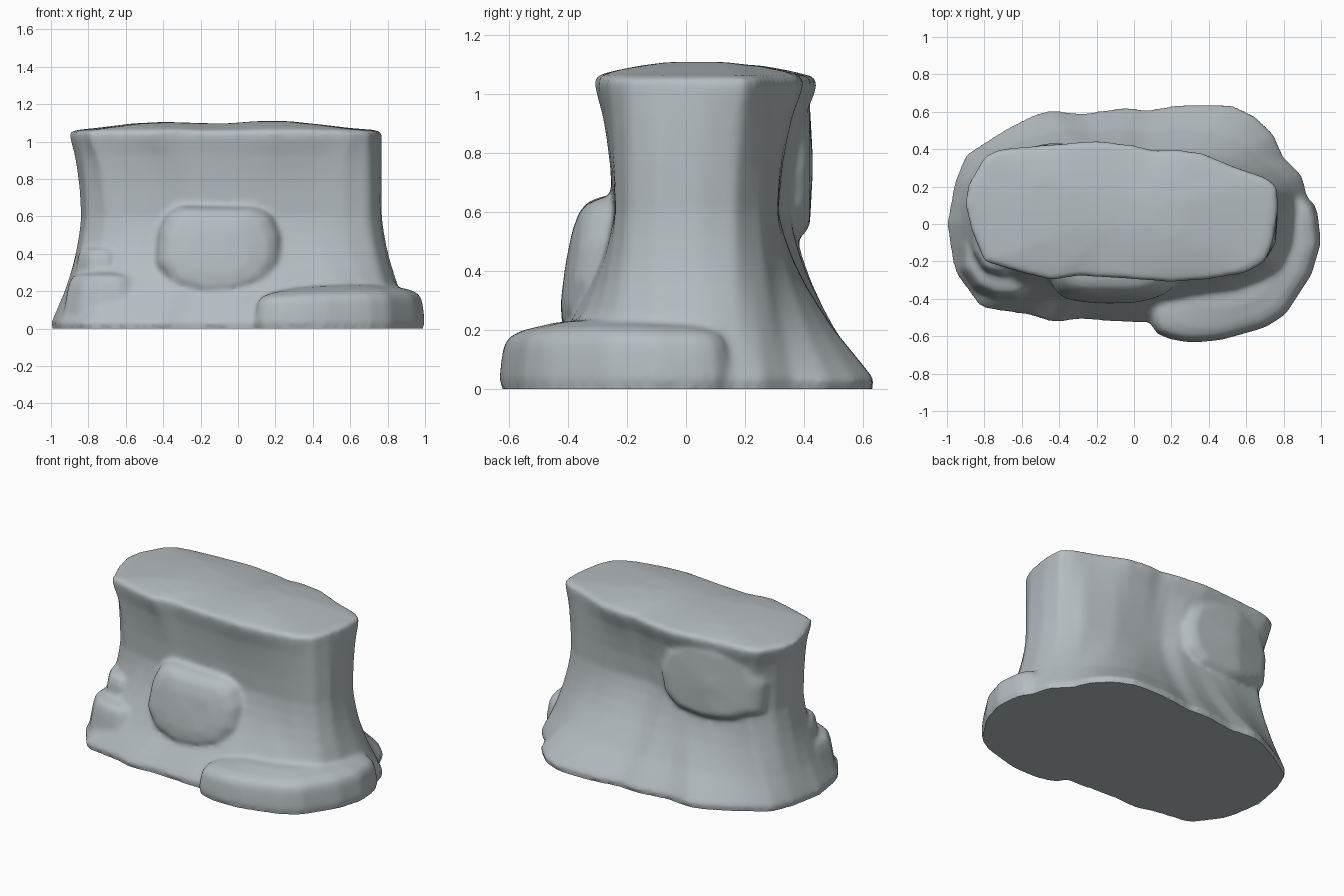
import bpy, bmesh, math
from mathutils import Vector

if "Cube" in bpy.data.objects:
    bpy.data.objects.remove(bpy.data.objects["Cube"])

stone = bpy.data.materials.new("grey stone")
stone.diffuse_color = (0.46, 0.51, 0.53, 1)
stone.use_nodes = True
stone.node_tree.nodes["Principled BSDF"].inputs["Base Color"].default_value = stone.diffuse_color

N = 128


def resample(pts, n=N):
    """Ray-sample a star-shaped outline at n even (elliptical) angles."""
    cx = (min(p[0] for p in pts) + max(p[0] for p in pts)) / 2
    cy = (min(p[1] for p in pts) + max(p[1] for p in pts)) / 2
    out = []
    for i in range(n):
        a = 2 * math.pi * i / n
        d = Vector((math.cos(a), math.sin(a) * 0.55))
        best = 0
        for p, q in zip(pts, pts[1:] + pts[:1]):
            p, e = Vector(p) - Vector((cx, cy)), Vector(q) - Vector(p)
            det = d.x * -e.y + e.x * d.y
            if abs(det) < 1e-9:
                continue
            t = (p.x * -e.y + e.x * p.y) / det
            s = (d.x * p.y - d.y * p.x) / det
            if t > best and -1e-6 <= s <= 1 + 1e-6:
                best = t
        out.append(Vector((cx, cy)) + d * best)
    return out


def loft(bm, rings):
    """Skin closed rings of 3D points and cap both ends."""
    vs = [[bm.verts.new(p) for p in r] for r in rings]
    faces = []
    for a, b in zip(vs, vs[1:]):
        for i in range(len(a)):
            j = (i + 1) % len(a)
            faces.append(bm.faces.new((a[i], a[j], b[j], b[i])))
    faces += [bm.faces.new(vs[0][::-1]), bm.faces.new(vs[-1])]
    bmesh.ops.recalc_face_normals(bm, faces=faces)


def lump(bm, outline, levels, place):
    """Loft scaled copies of an outline; levels are (scale, height)."""
    pts = resample(outline, 64)
    c = sum(pts, Vector((0, 0))) / len(pts)
    loft(bm, [[place(*(c + (p - c) * s), h) for p in pts] for s, h in levels])


bm = bmesh.new()

# main body: base, waist and top outlines blended by height
base = resample([(-1, 0), (-.96, .22), (-.9, .37), (-.7, .5), (-.55, .58), (-.45, .61),
                 (-.28, .59), (-.05, .625), (.07, .61), (.25, .64), (.52, .64), (.65, .58),
                 (.75, .48), (.8, .36), (.9, .26), (.94, .1), (.92, -.1), (.86, -.3),
                 (.7, -.46), (.3, -.52), (0, -.53), (-.3, -.51), (-.43, -.53),
                 (-.55, -.49), (-.82, -.45), (-.95, -.27), (-.97, -.2)])
waist = resample([(-.84, .1), (-.81, .22), (-.7, .33), (-.4, .365), (-.06, .35), (.04, .315),
                  (.4, .31), (.62, .26), (.74, .17), (.77, .05), (.76, -.1), (.7, -.2),
                  (.55, -.24), (0, -.25), (-.5, -.23), (-.7, -.19), (-.81, -.1)])
top = resample([(-.89, .2), (-.8, .36), (-.72, .4), (-.5, .42), (-.2, .445), (0, .42),
                (.12, .39), (.2, .4), (.36, .38), (.55, .3), (.7, .25), (.765, .2),
                (.77, .08), (.74, -.1), (.7, -.2), (.6, -.26), (.4, -.295), (.2, -.31),
                (0, -.295), (-.3, -.275), (-.44, -.3), (-.6, -.26), (-.8, -.2),
                (-.87, -.03), (-.9, .1)])
rings = []
for z, w in ((0, .97), (.03, 1), (.08, .88), (.14, .73), (.2, .58), (.28, .42), (.36, .27),
             (.44, .15), (.52, .06), (.6, 0)):
    rings.append([(*b.lerp(a, 1 - w), z) for b, a in zip(base, waist)])
for z, w in ((.75, .15), (.85, .36), (.93, .58), (1.0, .9), (1.035, 1.01), (1.05, 1)):
    rings.append([(*a.lerp(t, w), z) for a, t in zip(waist, top)])
mid = Vector((-.06, .05))
for s, z in ((.96, 1.064), (.8, 1.077), (.6, 1.09), (.4, 1.1), (.2, 1.107), (.04, 1.108)):
    ring = [mid + (t - mid) * s for t in top]
    rings.append([(*p, z + .012 * (1 - s) ** .5 * math.sin(8 * p.x - .6)) for p in ring])
loft(bm, rings)

# front boss, leaning outward toward the bottom, softer on its right
lump(bm, [(-.44, .35), (-.42, .52), (-.38, .61), (-.31, .655), (-.1, .65), (.1, .65),
          (.18, .61), (.23, .5), (.23, .36), (.16, .24), (0, .18), (-.2, .17), (-.36, .23)],
     [(1.03, 0), (1.02, .25), (.98, .3), (.91, .335), (.78, .362), (.5, .376), (.1, .38)],
     lambda x, z, h: (x, -h - max(0, .6 - z) * .16 + max(0, x) * .12, z))

# back boss under the rim, ending in a step
lump(bm, [(-.8, .8), (-.78, .6), (-.62, .53), (-.4, .5), (-.2, .52), (-.1, .6),
          (-.07, .75), (-.12, .92), (-.3, 1.02), (-.55, 1.02), (-.74, .96)],
     [(1, 0), (1, .33), (.98, .37), (.92, .4), (.8, .42), (.1, .43)],
     lambda x, z, h: (x, h - max(0, -.5 - x) * .25, z))

# ledge wrapping the front right foot
lump(bm, [(.08, -.52), (.13, -.6), (.28, -.635), (.45, -.625), (.7, -.555), (.81, -.485),
          (.95, -.27), (1, -.1), (.98, .08), (.94, .15), (.75, .13), (.4, -.05), (.12, -.35)],
     [(.985, 0), (1.003, .03), (.985, .1), (.965, .15), (.92, .182), (.8, .205), (.5, .23), (.1, .24)],
     lambda x, y, h: (x, y, h * (1 if h < .1 else .92 + .12 * x)))

# two stepped lumps on the left foot
lump(bm, [(-.91, -.1), (-.91, -.24), (-.84, -.34), (-.74, -.385), (-.62, -.39), (-.5, -.32),
          (-.55, -.1), (-.8, 0)],
     [(1.16, 0), (1.1, .1), (1.0, .21), (.93, .26), (.82, .285), (.1, .32)],
     lambda x, y, h: (x, y, h))
lump(bm, [(-.86, .08), (-.86, -.15), (-.8, -.25), (-.68, -.28), (-.6, -.1), (-.7, .08)],
     [(1.08, .1), (1.03, .3), (.97, .38), (.86, .42), (.1, .46)],
     lambda x, y, h: (x, y, h))

me = bpy.data.meshes.new("stone_pedestal")
bm.to_mesh(me)
bm.free()
me.materials.append(stone)
ob = bpy.data.objects.new("stone_pedestal", me)
bpy.context.collection.objects.link(ob)

# fuse the parts into one worn stone
rm = ob.modifiers.new("fuse", 'REMESH')
rm.mode = 'VOXEL'
rm.voxel_size = 0.014
rm.use_smooth_shade = True
sm = ob.modifiers.new("wear", 'SMOOTH')
sm.factor = 0.5
sm.iterations = 12
bpy.context.view_layer.objects.active = ob
ob.select_set(True)
for m in ("fuse", "wear"):
    bpy.ops.object.modifier_apply(modifier=m)
for v in ob.data.vertices:
    if v.co.z < 0.012:
        v.co.z = 0
bpy.ops.object.shade_smooth_by_angle(angle=math.radians(50))
